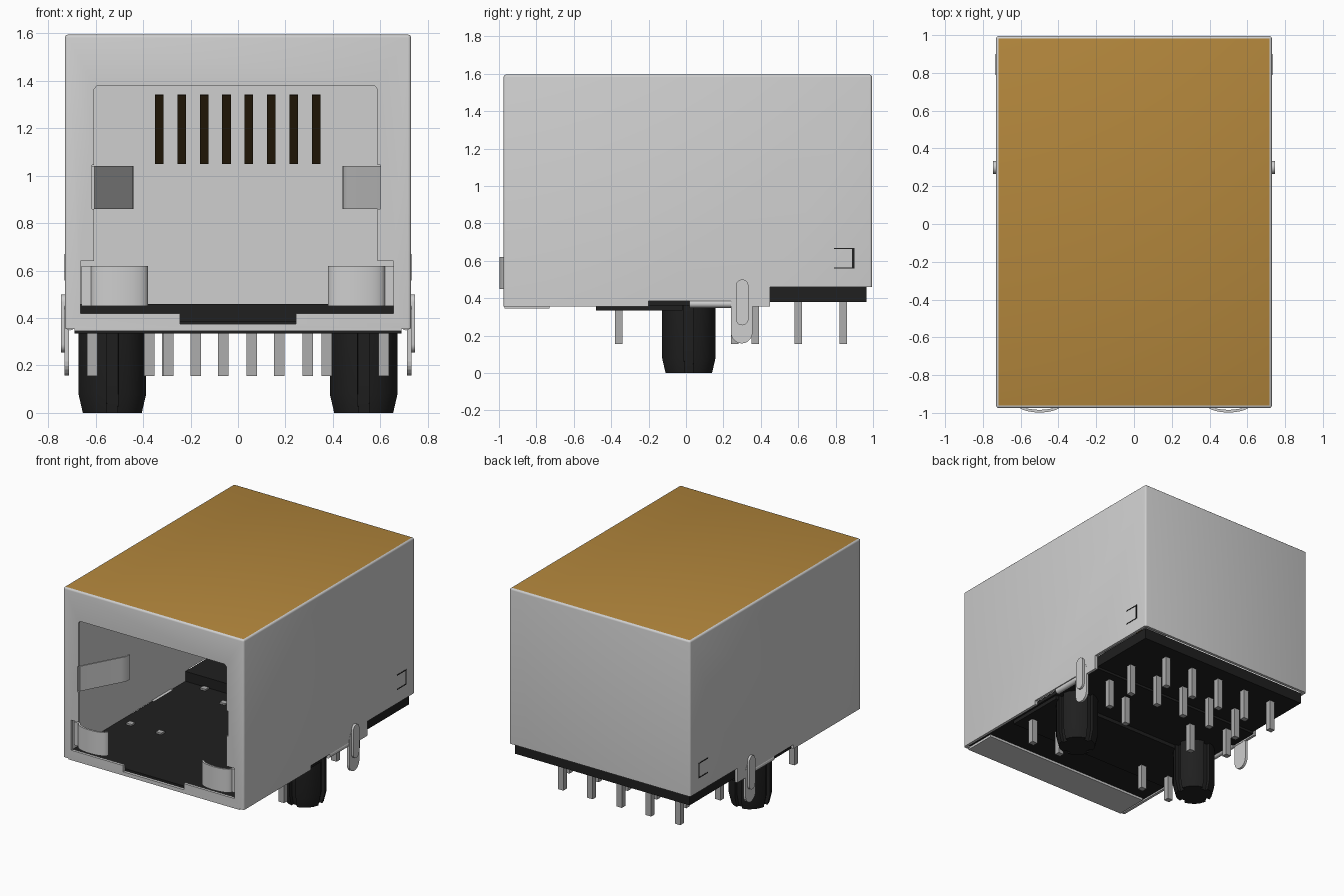
import bpy, bmesh, math
from mathutils import Vector

cube = bpy.data.objects.get("Cube")
if cube:
    bpy.data.objects.remove(cube, do_unlink=True)


def material(name, rgb):
    m = bpy.data.materials.new(name)
    m.use_nodes = True
    m.diffuse_color = (*rgb, 1)
    m.node_tree.nodes["Principled BSDF"].inputs["Base Color"].default_value = (*rgb, 1)
    return m


shield = material("shield grey", (0.62, 0.62, 0.62))
gold = material("gold", (0.45, 0.24, 0.045))
bronze = material("dark bronze", (0.085, 0.047, 0.013))
pin_metal = material("pin grey", (0.42, 0.42, 0.42))
black = material("black plastic", (0.014, 0.014, 0.014))


def finish(bm, name, mat):
    bmesh.ops.recalc_face_normals(bm, faces=bm.faces[:])
    me = bpy.data.meshes.new(name)
    bm.to_mesh(me)
    bm.free()
    ob = bpy.data.objects.new(name, me)
    bpy.context.collection.objects.link(ob)
    me.materials.append(mat)
    return ob


def select(ob):
    bpy.ops.object.select_all(action='DESELECT')
    bpy.context.view_layer.objects.active = ob
    ob.select_set(True)


def smooth(ob):
    select(ob)
    bpy.ops.object.shade_smooth_by_angle(angle=math.radians(35))


def prism(name, pts, axis, a, b, mat):
    """Extrude a 2D outline along one axis, from a to b."""
    place = {'x': lambda u, v, w: (w, u, v),
             'y': lambda u, v, w: (u, w, v),
             'z': lambda u, v, w: (u, v, w)}[axis]
    bm = bmesh.new()
    lo, hi = [[bm.verts.new(place(u, v, w)) for u, v in pts] for w in (a, b)]
    bm.faces.new(lo)
    bm.faces.new(hi)
    n = len(pts)
    for i in range(n):
        j = (i + 1) % n
        bm.faces.new((lo[i], lo[j], hi[j], hi[i]))
    return finish(bm, name, mat)


def box(name, x, y, z, mat):
    return prism(name, [(x[0], y[0]), (x[1], y[0]), (x[1], y[1]), (x[0], y[1])],
                 'z', z[0], z[1], mat)


def cut(ob, cutter):
    mod = ob.modifiers.new("cut", 'BOOLEAN')
    mod.operation, mod.solver, mod.object = 'DIFFERENCE', 'EXACT', cutter
    select(ob)
    bpy.ops.object.modifier_apply(modifier=mod.name)
    bpy.data.objects.remove(cutter, do_unlink=True)


def band(name, path, z, thick, mat):
    """Bent sheet strip: a plan path given thickness and height."""
    pts = [Vector(p) for p in path]
    side = []
    for i, p in enumerate(pts):
        d = (pts[min(i + 1, len(pts) - 1)] - pts[max(i - 1, 0)]).normalized()
        side.append(p + Vector((-d.y, d.x)) * thick)
    ob = prism(name, [tuple(p) for p in pts + side[::-1]], 'z', z[0], z[1], mat)
    smooth(ob)
    return ob


def capsule(cy, r, z0, z1):
    """Upright stadium outline in y, z."""
    arc = [math.pi * i / 10 for i in range(11)]
    top = [(cy + r * math.cos(t), z1 - r + r * math.sin(t)) for t in arc]
    low = [(cy - r * math.cos(t), z0 + r - r * math.sin(t)) for t in arc]
    return top + low


# Shield: hollow folded metal case with a gold roof
shell = box("shield_case", (-.73, .73), (-.975, .995), (.355, 1.595), shield)
bm = bmesh.new()
bm.from_mesh(shell.data)
edges = [e for e in bm.edges if sum(v.co.z for v in e.verts) > 1.5]
bmesh.ops.bevel(bm, geom=edges, offset=.013, segments=3, profile=.5, affect='EDGES')
bm.to_mesh(shell.data)
bm.free()
cut(shell, box("cavity", (-.71, .71), (-.955, .975), (.2, 1.572), shield))
opening = [(-.245, .375), (.245, .375), (.245, .42), (.655, .42), (.655, .64), (.588, .64),
           (.588, .86), (.6, .86), (.6, 1.045), (.588, 1.045), (.588, 1.365), (.575, 1.38),
           (-.594, 1.38), (-.607, 1.365), (-.607, 1.045), (-.615, 1.045), (-.615, .86),
           (-.607, .86), (-.607, .64), (-.665, .64), (-.665, .42), (-.245, .42)]
cut(shell, prism("opening", opening, 'y', -1.1, -.9, shield))
cut(shell, box("rear_relief", (-1, 1), (.45, 1.2), (.2, .46), shield))
cut(shell, box("side_relief", (-1, 1), (-.2, .24), (.2, .385), shield))
shell.data.materials.append(gold)
for f in shell.data.polygons:
    if f.normal.z > .99 and f.center.z > 1.59:
        f.material_index = 1
smooth(shell)

# Folded lip under the front edge
box("front_lip", (-.69, .69), (-.97, -.73), (.345, .365), shield)

# Plastic base: front floor, raised rear floor and lower rib
box("base_floor", (-.705, .705), (-.95, .45), (.362, .388), black)
box("base_rear", (-.705, .705), (.4, .965), (.38, .46), black)
box("base_rib", (-.69, .69), (-.48, -.02), (.335, .363), black)


def peg(name, cx, cy=.015, r=.145):
    """Grooved locating peg with a tapered tip."""
    section = []
    for q in range(4):
        c, s = math.cos(q * math.pi / 2), math.sin(q * math.pi / 2)
        quarter = [(r - .03, .025)]
        for i in range(5):
            t = math.radians(10 + 70 * i / 4)
            quarter.append((r * math.cos(t), r * math.sin(t)))
        quarter.append((.025, r - .03))
        section += [(x * c - y * s, x * s + y * c) for x, y in quarter]
    bm = bmesh.new()
    rings = [[bm.verts.new((cx + x * k, cy + y * k, z)) for x, y in section]
             for z, k in ((0, .87), (.08, 1), (.38, 1))]
    n = len(section)
    for a, b in zip(rings, rings[1:]):
        for i in range(n):
            j = (i + 1) % n
            bm.faces.new((a[i], a[j], b[j], b[i]))
    bm.faces.new(rings[0])
    bm.faces.new(rings[-1])
    smooth(finish(bm, name, black))


for side, s in (("left", 1), ("right", -1)):
    peg(side + "_peg", s * .53)
    # Board lock: rounded blade with an outward rib
    prism(side + "_lock_blade", capsule(.298, .058, .158, .46), 'x', s * .712, s * .731, shield)
    rib = prism(side + "_lock_rib", capsule(.3, .034, .255, .5), 'x', s * .715, s * .746, shield)
    smooth(rib)
    # Rolled fold beside the lock
    ring = [(s * .708 + .022 * math.cos(k * math.pi / 6), .37 + .022 * math.sin(k * math.pi / 6))
            for k in range(12)]
    smooth(prism(side + "_rolled_fold", ring, 'y', .02, .24, shield))
    # Latch slit painted as three thin plates
    x = (s * .728, s * .732)
    box(side + "_slit_top", x, (.79, .9), (.662, .669), black)
    box(side + "_slit_bottom", x, (.79, .9), (.558, .565), black)
    box(side + "_slit_end", x, (.888, .9), (.558, .669), black)
    # Inward side spring
    band(side + "_side_spring", [(s * .605, -.96), (s * .585, -.92), (s * .46, -.69),
                                 (s * .443, -.66), (s * .44, -.62)],
         (.86, 1.042), s * -.012, shield)
    # Bowed front spring
    arc = [(s * (.5 + .12 * math.cos(math.pi * i / 12)),
            -.952 - .046 * math.sin(math.pi * i / 12)) for i in range(13)]
    band(side + "_front_spring", [(s * .66, -.95)] + arc, (.45, .62), s * -.014, shield)

# Solder pins
front_row = [(x, -.36) for x in (-.615, -.375, .375, .615)]
middle_rows = [(s * x, y) for s in (-1, 1) for x, y in ((.295, .26), (.53, .37))]
rear_rows = [(.53 - .236 * i, .6) for i in range(5)] + [(.41 - .236 * i, .84) for i in range(5)]
for i, (x, y) in enumerate(front_row + middle_rows + rear_rows):
    box(f"solder_pin_{i + 1}", (x - .022, x + .022), (y - .02, y + .02), (.155, .4), pin_metal)

# Sloping contact wires
for i in range(8):
    x = -.332 + .0945 * i
    prism(f"contact_{i + 1}", [(-.3, 1.34), (.1, 1.05), (.13, 1.06), (-.26, 1.342)],
          'x', x - .018, x + .018, bronze)
